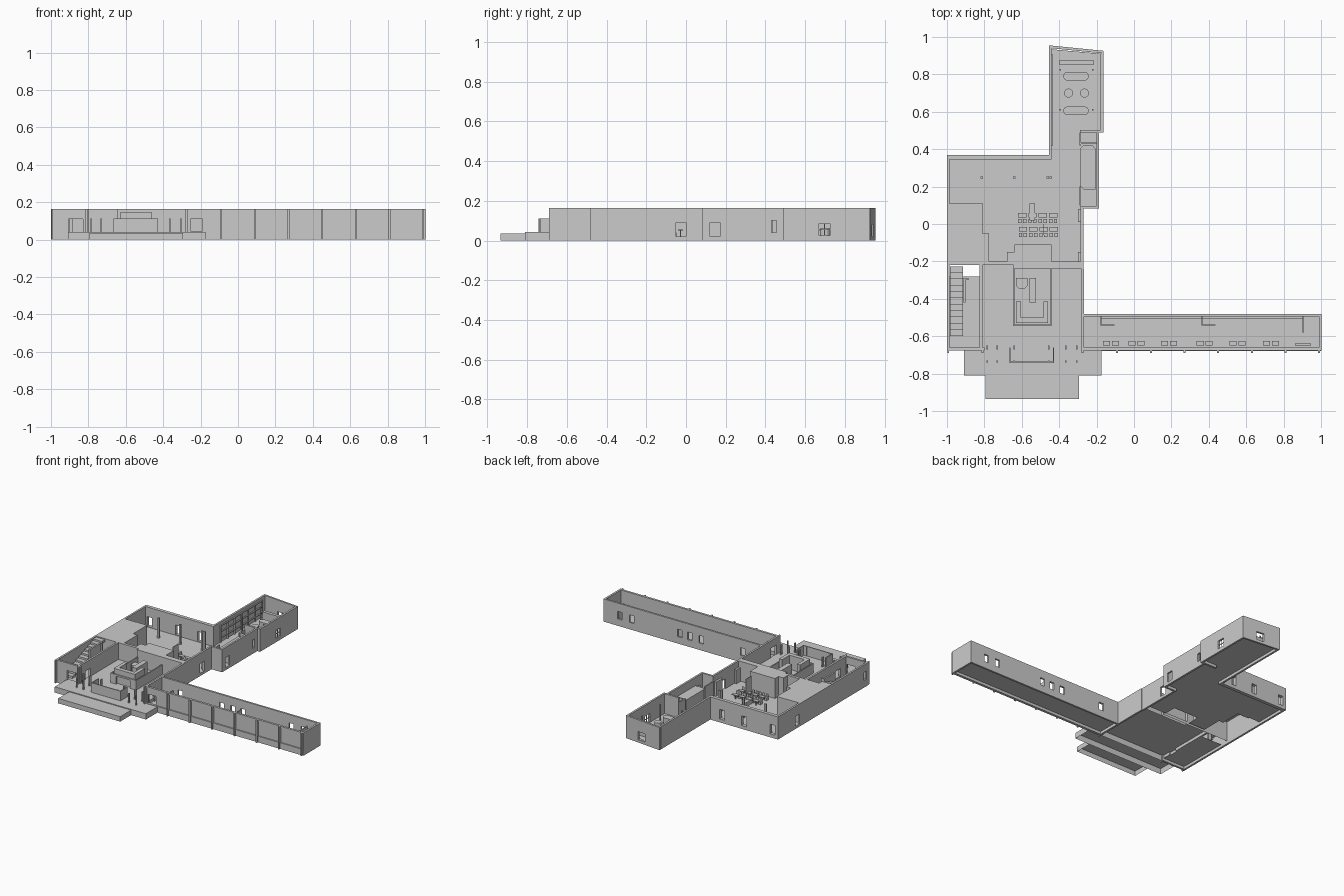
import bpy, bmesh, math

if "Cube" in bpy.data.objects:
    bpy.data.objects.remove(bpy.data.objects["Cube"])

H = 0.165      # wall top
F = 0.02       # indoor floor level
L = 0.042      # lobby and terrace level
T = 0.014      # wall thickness


def finish(name, bm):
    bmesh.ops.recalc_face_normals(bm, faces=bm.faces)
    me = bpy.data.meshes.new(name)
    bm.to_mesh(me)
    bm.free()
    ob = bpy.data.objects.new(name, me)
    bpy.context.collection.objects.link(ob)
    return ob


def boxes(name, items):
    """One mesh from (x0, x1, y0, y1, z0, z1) boxes."""
    bm = bmesh.new()
    for x0, x1, y0, y1, z0, z1 in items:
        r = bmesh.ops.create_cube(bm, size=1)
        for v in r['verts']:
            v.co = ((x0 + x1) / 2 + v.co.x * (x1 - x0),
                    (y0 + y1) / 2 + v.co.y * (y1 - y0),
                    (z0 + z1) / 2 + v.co.z * (z1 - z0))
    return finish(name, bm)


def wall(name, axis, at, a0, a1, holes=(), z0=0.0, z1=H, t=T):
    """Straight wall along x or y, with openings (start, end, sill, head)."""
    spans, cur = [], a0
    for h0, h1, s, e in sorted(holes):
        spans += [(cur, h0, z0, z1), (h0, h1, z0, s), (h0, h1, e, z1)]
        cur = h1
    spans.append((cur, a1, z0, z1))
    if axis == 'x':
        return boxes(name, [(p, q, at, at + t, s, e) for p, q, s, e in spans if e > s])
    return boxes(name, [(at, at + t, p, q, s, e) for p, q, s, e in spans if e > s])


def shell(name, pts, z0, z1):
    """Top face with skirts, open underneath."""
    bm = bmesh.new()
    lo = [bm.verts.new((x, y, z0)) for x, y in pts]
    hi = [bm.verts.new((x, y, z1)) for x, y in pts]
    bm.faces.new(hi)
    for i in range(len(pts)):
        j = (i + 1) % len(pts)
        bm.faces.new((lo[i], lo[j], hi[j], hi[i]))
    return finish(name, bm)


def sheet(name, pts, z):
    bm = bmesh.new()
    f = bm.faces.new([bm.verts.new((x, y, z)) for x, y in pts])
    ob = finish(name, bm)
    if ob.data.polygons[0].normal.z < 0:
        ob.data.flip_normals()
    return ob


def stadium(cx, cy, hl, r, n=8):
    pts = []
    for s, a0 in ((1, -math.pi / 2), (-1, math.pi / 2)):
        for k in range(n + 1):
            a = a0 + math.pi * k / n
            if hl > 0 or k < n:
                pts.append((cx + s * hl + r * math.cos(a), cy + r * math.sin(a)))
    return pts


# Floors
sheet('main_floor', [(-1, .37), (-1, .11), (-.81, .11), (-.81, -.05), (-.775, -.05),
                     (-.775, -.2), (-.64, -.2), (-.64, -.11), (-.44, -.11), (-.44, -.2),
                     (-.275, -.2), (-.275, .085), (-.19, .085), (-.19, .5), (-.17, .5),
                     (-.17, .91), (-.45, .935), (-.45, .37)], F)
sheet('east_wing_floor', [(-.28, -.67), (1, -.67), (1, -.485), (-.28, -.485)], F)
shell('lobby_floor', [(-.82, -.67), (-.275, -.67), (-.275, -.24), (-.44, -.24),
                      (-.44, -.22), (-.82, -.22)], F, L)
sheet('stair_hall_floor', [(-.99, -.67), (-.82, -.67), (-.82, -.28), (-.99, -.28)], F)

# Front terrace and lower step
shell('terrace', [(-.91, -.67), (-.91, -.81), (-.175, -.81), (-.175, -.67)], 0, L)
shell('front_step', [(-.795, -.81), (-.795, -.935), (-.295, -.935), (-.295, -.81)], 0, .036)

# Enclosed rooms capped at wall height
shell('enclosed_rooms', [(-.99, .11), (-.81, .11), (-.81, -.05), (-.775, -.05), (-.775, -.2),
                         (-.68, -.2), (-.68, -.15), (-.64, -.15), (-.64, -.11), (-.44, -.11),
                         (-.44, -.2), (-.28, -.2), (-.28, -.24), (-.645, -.24),
                         (-.645, -.22), (-.99, -.22)], F, H)

# Outer walls of the main block
wall('west_wall', 'y', -1, -.675, .37, [(.12, .17, .02, .09), (-.65, -.62, .05, .11)])
wall('main_north_wall', 'x', .345, -1, -.44,
     [(-.975, -.935, .025, .095), (-.745, -.705, .025, .095), (-.57, -.53, .025, .095)], t=.025)
wall('main_east_wall', 'y', -.285, -.24, .09, [(-.05, 0, .02, .09)])
wall('main_lower_east_wall', 'y', -.28, -.675, -.24, [(-.64, -.58, F, .11)])
wall('front_left_wall', 'x', -.675, -1, -.8, [(-.905, -.83, L, .11)])

# North wing walls
wall('wing_west_wall', 'y', -.455, .345, .94)
wall('wing_east_wall', 'y', -.178, .5, .912, [(.67, .725, .025, .085)])
wall('wing_inner_east_wall', 'y', -.2, .085, .5, [(.12, .17, .02, .09), (.43, .455, .04, .1)])
wall('wing_south_return', 'x', .082, -.285, -.186)
wall('wing_step_return', 'x', .488, -.29, -.164)
end = wall('wing_north_wall', 'x', .9, -.455, -.164, [(-.33, -.27, .02, .08)])
for v in end.data.vertices:           # end wall runs at a slight slant
    v.co.y += .012 + (-.164 - v.co.x) * .1
boxes('wing_window_bars', [(-.173, -.169, .695, .7, .025, .085), (-.173, -.169, .67, .725, .053, .057)])

# East wing walls
wall('east_north_wall', 'x', -.494, -.28, 1,
     [(c - .018, c + .018, .05, .105) for c in (-.12, .215, .305, .385, .775, .87)])
wall('east_end_wall', 'y', .988, -.675, -.48)
wall('east_front_base', 'x', -.678, -.27, 1, z1=.045, t=.018)
wall('east_front_panels', 'x', -.67, -.27, 1, [(-.255, -.19, .045, .11)], z0=.045, t=.01)
wall('east_front_rail', 'x', -.676, -.27, 1, z0=.153, t=.016)
boxes('facade_fins', [(x - .005, x + .005, -.69, -.66, 0, H)
                      for x in [-.993, -.81, -.275] + [-.09 + .18 * i for i in range(7)]])

# East wing fittings
boxes('wall_ledge', [(-.18, .9, -.508, -.494, F, .035), (.9, .908, -.58, -.494, F, .12)])
boxes('desk_screens', [b for x in (-.18, .36)
                       for b in ((x, x + .075, -.542, -.536, F, .09), (x, x + .006, -.54, -.494, F, .09))])
boxes('desks', [(x + d, x + d + .038, -.65, -.625, .05, .056)
                for x in (-.165, -.03, .145, .335, .51, .69) for d in (0, .048)])
boxes('desk_legs', [(x + d + .015, x + d + .022, -.642, -.633, F, .05)
                    for x in (-.165, -.03, .145, .335, .51, .69) for d in (0, .048)])
boxes('end_bench', [(.86, .945, -.65, -.64, F, .06)])

# Stair hall
wall('stair_partition', 'y', -.825, -.67, -.22, [(-.6, -.54, F, .1)], z0=F)
boxes('stair', [(-.985, -.915, -.6 + i * .034, -.566 + i * .034, F + i * .0125, .036 + i * .0125)
                for i in range(11)])
boxes('stair_rail', [(-.912, -.9, -.42, -.29, F, H), (-.912, -.885, -.3, -.29, F, H)])

# Lobby: central core with a raised back and counter
wall('lobby_left_wall', 'y', -.648, -.54, -.24, z0=L, z1=.112, t=.008)
wall('lobby_right_wall', 'y', -.447, -.54, -.24, z0=L, z1=.112, t=.008)
wall('lobby_front_wall', 'x', -.545, -.648, -.44, [(-.6, -.49, L, .1)], z0=L, z1=.112, t=.008)
boxes('core_blocks', [(-.63, -.46, -.53, -.5, L, .145), (-.63, -.605, -.5, -.415, L, .145),
                      (-.485, -.46, -.5, -.415, L, .145), (-.56, -.525, -.42, -.29, L, .13)])
shell('core_seat', [(-.63, -.29), (-.63, -.33), (-.615, -.345), (-.585, -.345),
                    (-.57, -.33), (-.57, -.29)], L, .1)

# Entrance porch: low screen, posts and lintels
wall('porch_screen', 'x', -.742, -.665, -.428, z0=L, z1=.112, t=.007)
boxes('porch_posts', [(x - .004, x + .004, y, y + s, L, .112)
                      for x in (-.785, -.73, -.64, -.455, -.365, -.305)
                      for y, s in ((-.67, .02), (-.74, .01))])
boxes('porch_sides', [(x, x + .006, -.742, -.66, L, .112) for x in (-.665, -.434)])

# Main hall columns
boxes('hall_columns', [(x - .007, x + .007, .243, .255, F, H) for x in (-.815, -.64, -.462, -.445)])
boxes('hall_partitions', [(-.9, -.81, .1, .112, F, H), (-.3, -.285, -.2, -.15, F, .12),
                          (-.3, -.285, .01, .08, F, .12), (-.56, -.53, .02, .11, F, .05),
                          (-.485, -.48, -.06, .0, F, .16)])

# Dining sets: seats with backs around small tables
seats, tables = [], []
for row, y in enumerate((.02, -.055)):
    for i in range(4):
        x = -.62 + i * .055 + row * .004
        tables.append((x, x + .045, y + .015, y + .04, .05, .055))
        tables.append((x + .02, x + .025, y + .025, y + .03, F, .05))
        for d in (0, .026):
            seats.append((x + d, x + d + .018, y - .012, y + .008, F, .04))
            seats.append((x + d, x + d + .018, y - .014, y - .011, F, .062))
boxes('dining_tables', tables)
boxes('dining_chairs', seats)

# North wing furniture
for i, y in enumerate((.79, .605)):
    shell(f'long_table_{i}', stadium(-.31, y, .045, .023), F, .06)
for i, x in enumerate((-.35, -.265)):
    shell(f'round_table_{i}', stadium(x, .7, 0, .024), F, .06)
boxes('serving_counter', [(-.4, -.215, .852, .875, F, .09)])
boxes('wing_posts', [(x - .004, x + .004, y - .004, y + .004, F, .14)
                     for x in (-.395, -.22) for y in (.61, .825)])
boxes('west_shelving', [(-.441, -.432, .42 + i * .08, .426 + i * .08, F, .14) for i in range(7)]
      + [(-.441, -.432, .42, .906, z, z + .006) for z in (.05, .095, .138)])

# Service room in the north wing
core = shell('service_room', [(-.285, .2), (-.27, .185), (-.205, .185), (-.205, .4), (-.22, .42),
                              (-.27, .42), (-.285, .405)], F, .11)
boxes('service_partitions', [(-.292, -.284, .1, .2, F, .13), (-.292, -.284, .42, .49, F, .13),
                             (-.29, -.2, .428, .436, F, .13)])
